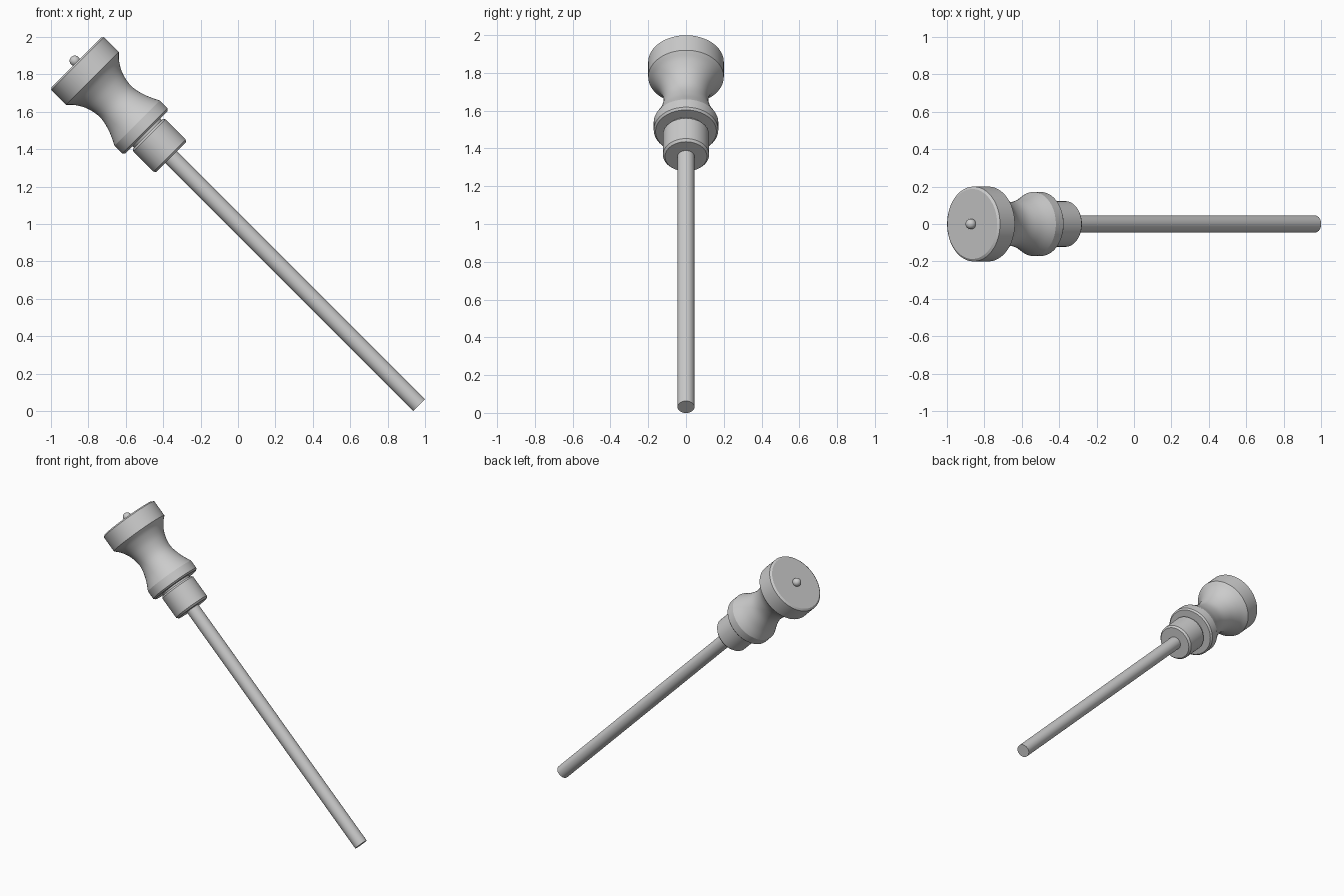
import bpy, bmesh, math
from mathutils import Matrix, Vector

if "Cube" in bpy.data.objects:
    bpy.data.objects.remove(bpy.data.objects["Cube"])

# Tilted axis: starts at the cap face, runs down to the right at 45 degrees
AXIS = Matrix.Translation((-0.864, 0, 1.864)) @ Matrix.Rotation(math.radians(135), 4, 'Y')


def finish(obj):
    obj.matrix_world = AXIS
    bpy.ops.object.select_all(action='DESELECT')
    obj.select_set(True)
    bpy.context.view_layer.objects.active = obj
    bpy.ops.object.shade_smooth_by_angle(angle=math.radians(25))


def lathe(name, profile, sides=64):
    """Spin (distance along axis, radius) points into a closed solid."""
    bm = bmesh.new()
    rings = []
    for t, r in profile:
        rings.append([bm.verts.new((r * math.cos(a), r * math.sin(a), t))
                      for a in (2 * math.pi * i / sides for i in range(sides))])
    for a, b in zip(rings, rings[1:]):
        for i in range(sides):
            j = (i + 1) % sides
            bm.faces.new((a[i], a[j], b[j], b[i]))
    bm.faces.new(rings[0])
    bm.faces.new(rings[-1])
    bmesh.ops.recalc_face_normals(bm, faces=bm.faces)
    mesh = bpy.data.meshes.new(name)
    bm.to_mesh(mesh)
    bm.free()
    obj = bpy.data.objects.new(name, mesh)
    bpy.context.collection.objects.link(obj)
    finish(obj)
    return obj


def smooth_curve(pts, steps=5):
    """Catmull-Rom interpolation through the waist points."""
    p = [Vector(q) for q in pts]
    p = [2 * p[0] - p[1]] + p + [2 * p[-1] - p[-2]]
    out = []
    for a, b, c, d in zip(p, p[1:], p[2:], p[3:]):
        for k in range(steps):
            u = k / steps
            out.append(0.5 * (2 * b + (c - a) * u + (2 * a - 5 * b + 4 * c - d) * u ** 2
                              + (3 * b - a - 3 * c + d) * u ** 3))
    out.append(p[-2])
    return [tuple(v) for v in out]


# Waisted handle with a flat cap and a lower rim
waist = smooth_curve([(0.121, 0.2), (0.158, 0.165), (0.22, 0.132), (0.30, 0.118),
                      (0.382, 0.136), (0.46, 0.171)])
lathe("handle", [(0, 0.187), (0.009, 0.2)] + waist + [(0.518, 0.171), (0.529, 0.161)])

# Narrow neck between handle and collar
lathe("neck", [(0.50, 0.105), (0.56, 0.105)])

# Chamfered collar
lathe("collar", [(0.541, 0.112), (0.552, 0.122), (0.704, 0.122), (0.717, 0.111)])

# Long straight rod
lathe("rod", [(0.70, 0.045), (2.592, 0.045)], 48)

# Small round stud on the cap face
R = 0.028
lathe("stud", [(-0.012 - R * math.cos(math.pi * k / 16), max(R * math.sin(math.pi * k / 16), 0.0003))
               for k in range(17)], 32)
